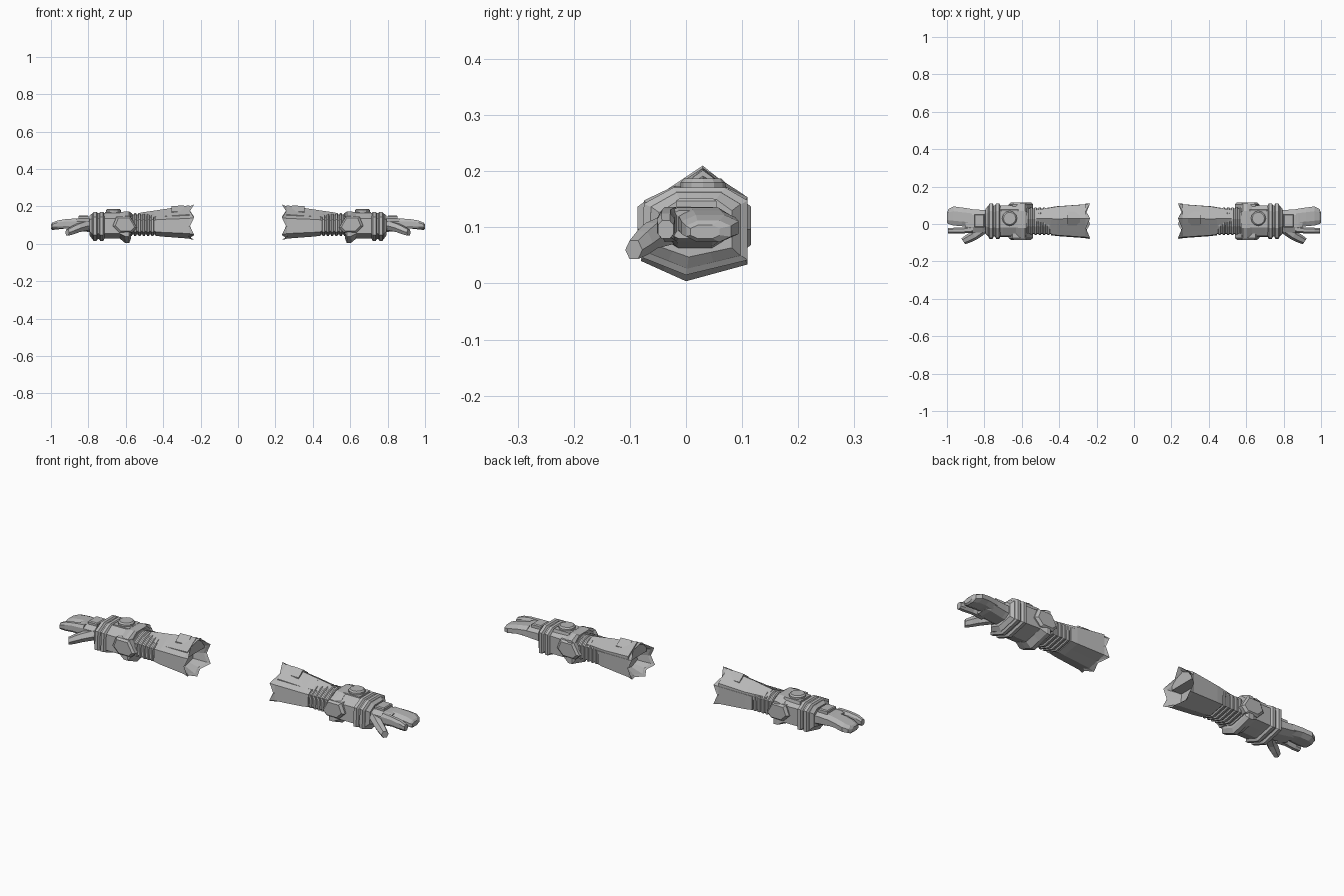
import bpy, bmesh, math

if "Cube" in bpy.data.objects:
    bpy.data.objects.remove(bpy.data.objects["Cube"])

grey = bpy.data.materials.new("armour grey")
grey.diffuse_color = (0.47, 0.47, 0.47, 1)
grey.use_nodes = True
grey.node_tree.nodes["Principled BSDF"].inputs["Base Color"].default_value = grey.diffuse_color

# Six corners (y, z) of the armour cross-section
HEX = [(.03, .21), (.11, .145), (.11, .045), (.0, .02), (-.08, .05), (-.075, .14)]


def ring(x, sy, sz, clip=1.0, dip=0.0):
    """Scaled section with edge midpoints; clip flattens the roof, dip shifts midpoints."""
    pts = []
    for i, a in enumerate(HEX):
        b = HEX[(i + 1) % 6]
        mid = ((a[0] + b[0]) / 2, (a[1] + b[1]) / 2)
        for p, dx in ((a, 0), (mid, dip)):
            y, z = .016 + (p[0] - .016) * sy, .1 + (p[1] - .1) * sz
            pts.append((x + dx, y, min(z, clip)))
    return pts


def loft(name, sections):
    """Skin a list of point rings, cap both ends, and mirror to the other arm."""
    bm = bmesh.new()
    rows = [[bm.verts.new(p) for p in s] for s in sections]
    n = len(rows[0])
    for a, b in zip(rows, rows[1:]):
        for i in range(n):
            j = (i + 1) % n
            bm.faces.new((a[i], a[j], b[j], b[i]))
    bm.faces.new(rows[0])
    bm.faces.new(rows[-1])
    bmesh.ops.recalc_face_normals(bm, faces=bm.faces)
    me = bpy.data.meshes.new(name)
    bm.to_mesh(me)
    bm.free()
    me.materials.append(grey)
    ob = bpy.data.objects.new(name, me)
    bpy.context.collection.objects.link(ob)
    ob.modifiers.new("other arm", 'MIRROR').use_axis[0] = True
    return ob


def tube(name, stations, bevel=.25):
    """Chamfered rectangular limb; stations are x, y0, y1, z0, z1."""
    secs = []
    for x, y0, y1, z0, z1 in stations:
        c, d = (y1 - y0) * bevel, (z1 - z0) * bevel
        secs.append([(x, y0 + c, z0), (x, y1 - c, z0), (x, y1, z0 + d), (x, y1, z1 - d),
                     (x, y1 - c, z1), (x, y0 + c, z1), (x, y0, z1 - d), (x, y0, z0 + d)])
    return loft(name, secs)


# Flared sleeve with a hollow pointed rim
loft("sleeve", [ring(.31, .6, .6), ring(.25, .9, .88, dip=.018), ring(.235, 1, 1, dip=.022),
                ring(.262, .95, .9), ring(.41, .84, .76), ring(.445, .79, .7)])
# Sleeve top panel, running further toward the wrist
loft("sleeve_top_panel", [[(x, .03 - w, e), (x, .03, t), (x, .03 + w, e), (x, .03 + w, e - .03),
                           (x, .03 - w, e - .03)]
                          for x, w, e, t in ((.26, .075, .157, .206), (.41, .064, .146, .183),
                                             (.52, .045, .142, .167))])
# Raised folded plate on the sleeve
loft("sleeve_plate", [[(x, -.008, .174), (x, .03, t), (x, .068, .174), (x, .068, .15), (x, -.008, .15)]
                      for x, t in ((.29, .205), (.355, .202))])

# Ribbed flexible wrist
loft("wrist_core", [ring(.43, .72, .64, .158), ring(.59, .72, .64, .158)])
for i in range(6):
    x = .45 + i * .023
    loft("wrist_rib", [ring(x, .72, .66, .16), ring(x + .003, .78, .73, .164),
                       ring(x + .012, .78, .73, .164), ring(x + .015, .72, .66, .16)])

# Cuff body with a pointed band and two end rings
loft("cuff", [ring(.575, .8, .75, .164), ring(.60, .9, .88, .168), ring(.70, .88, .9, .166),
              ring(.78, .86, .92, .162), ring(.795, .7, .66, .15)])
loft("cuff_band", [ring(.572, .86, .9, .168), ring(.582, 1, 1.2, .173),
                   ring(.603, 1, 1.2, .173), ring(.632, .9, .9, .168)])
for x in (.715, .75):
    loft("cuff_ring", [ring(x, .88, .92, .163), ring(x + .006, 1, 1.06, .171),
                       ring(x + .022, 1, 1.06, .171), ring(x + .028, .88, .92, .163)])

# Angular side plates on the cuff
for side, y in (("front", -.068), ("back", .098)):
    out = -.018 if y < 0 else .018
    loft(side + "_cuff_plate", [[(.60 + dx * k, y + o, .105 + dz * k) for dx, dz in
                                 ((-.06, -.02), (-.035, -.045), (.035, -.045), (.07, -.01),
                                  (.05, .04), (-.025, .04))]
                                for k, o in ((1, -out), (1, out * .4), (.8, out))])

# Square base and round button on the cuff
loft("button_base", [[(.665 + a * k, .03 + b * k, z) for a, b in
                      ((-.05, -.05), (.05, -.05), (.05, .05), (-.05, .05))]
                     for k, z in ((1, .15), (.9, .171))])
loft("button", [[(.665 + r * math.cos(math.tau * i / 12), .03 + r * math.sin(math.tau * i / 12), z)
                 for i in range(12)] for r, z in ((.04, .16), (.04, .18), (.033, .187))])

# Palm, joined fingers, index finger and thumb
tube("palm", [(.775, -.04, .075, .06, .135), (.81, -.045, .075, .065, .138),
              (.88, -.048, .08, .075, .135), (.90, -.04, .07, .08, .13)])
tube("joined_fingers", [(.865, -.015, .08, .078, .136), (.92, -.012, .088, .082, .13),
                        (.965, -.008, .094, .077, .122), (.992, .0, .08, .074, .112),
                        (1.0, .008, .06, .08, .104)])
tube("index_finger", [(.86, -.048, -.008, .075, .136), (.92, -.05, -.02, .083, .132),
                      (.965, -.052, -.02, .08, .125), (.995, -.05, -.022, .08, .112)])
thumb = ((.80, -.02, .10, .030), (.855, -.062, .085, .026), (.885, -.078, .072, .024),
         (.913, -.093, .06, .019))
loft("thumb", [[(x + .55 * r * math.cos(math.tau * i / 6), y + .8 * r * math.cos(math.tau * i / 6),
                 z + r * math.sin(math.tau * i / 6)) for i in range(6)] for x, y, z, r in thumb])

# Raised knuckle plate on the back of the hand
loft("hand_plate", [[(.827 + a * k, .018 + b * k, z) for a, b in
                     ((-.027, -.036), (.027, -.036), (.027, .036), (-.027, .036))]
                    for k, z in ((1, .125), (1, .147), (.85, .151))])
